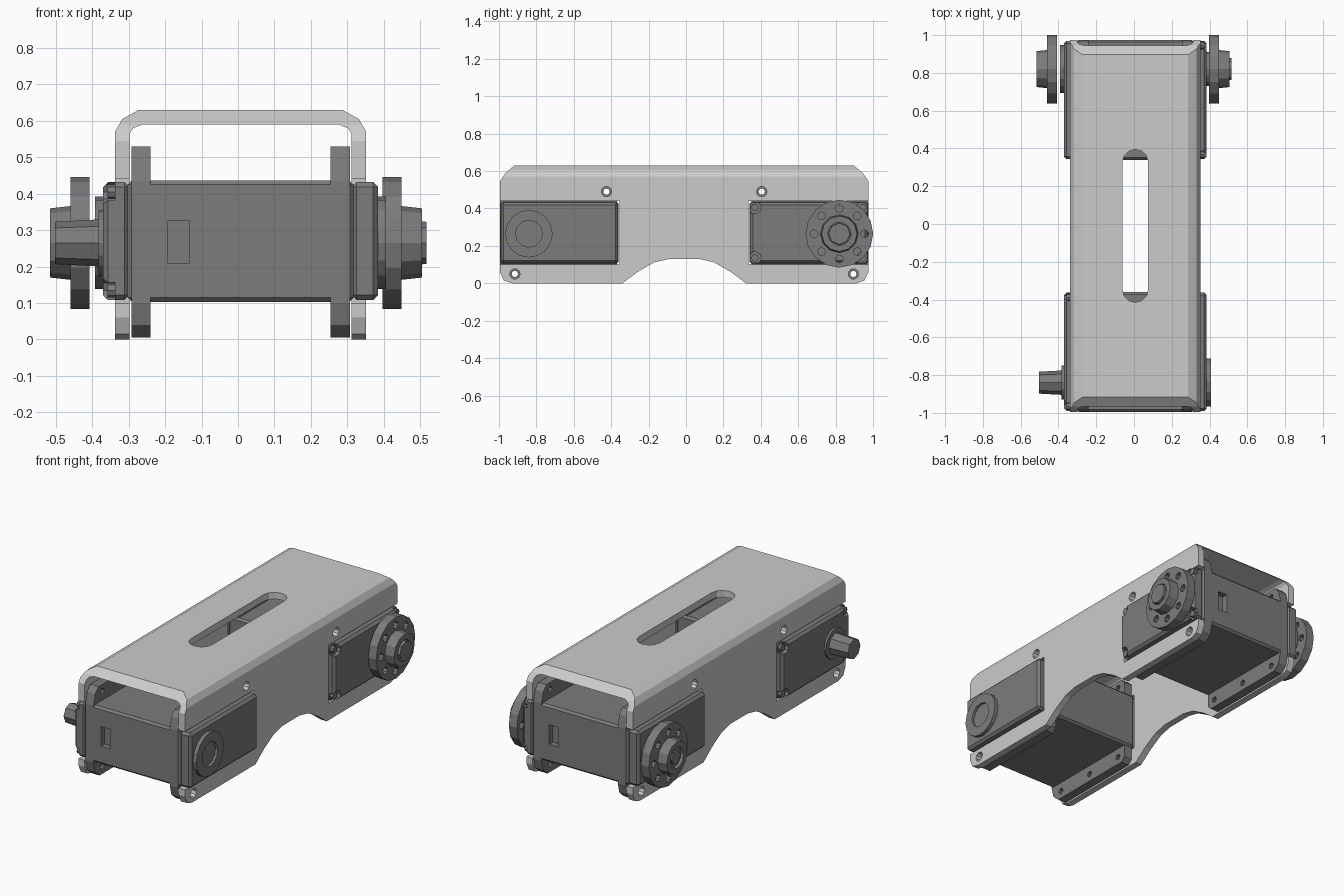
import bpy, bmesh, math
from mathutils import Matrix

if "Cube" in bpy.data.objects:
    bpy.data.objects.remove(bpy.data.objects["Cube"])

AX = 0.265  # height of the motor axis
AY = 0.83   # distance of the motor axis from the middle


def finish(bm, name):
    bmesh.ops.recalc_face_normals(bm, faces=bm.faces)
    me = bpy.data.meshes.new(name)
    bm.to_mesh(me)
    bm.free()
    ob = bpy.data.objects.new(name, me)
    bpy.context.collection.objects.link(ob)
    return ob


def prism(name, pts, axis, a, b):
    """Extrude a 2D outline along x, y or z from a to b."""
    place = {'x': lambda u, v: (a, u, v), 'y': lambda u, v: (u, a, v), 'z': lambda u, v: (u, v, a)}[axis]
    bm = bmesh.new()
    f = bm.faces.new([bm.verts.new(place(*p)) for p in pts])
    ext = bmesh.ops.extrude_face_region(bm, geom=[f])
    vec = [b - a if c == axis else 0 for c in 'xyz']
    bmesh.ops.translate(bm, vec=vec, verts=[v for v in ext['geom'] if isinstance(v, bmesh.types.BMVert)])
    return finish(bm, name)


def box(name, x0, x1, y0, y1, z0, z1, bevel=0):
    ob = prism(name, [(y0, z0), (y1, z0), (y1, z1), (y0, z1)], 'x', x0, x1)
    if bevel:
        bm = bmesh.new()
        bm.from_mesh(ob.data)
        bmesh.ops.bevel(bm, geom=bm.edges[:], offset=bevel, segments=1, affect='EDGES')
        bm.to_mesh(ob.data)
        bm.free()
    return ob


def cyl(name, x0, x1, y, z, r0, r1=None, n=16):
    """Cylinder or cone along x."""
    bm = bmesh.new()
    m = Matrix.Translation(((x0 + x1) / 2, y, z)) @ Matrix.Rotation(math.pi / 2, 4, 'Y')
    bmesh.ops.create_cone(bm, cap_ends=True, segments=n, radius1=r0,
                          radius2=r0 if r1 is None else r1, depth=x1 - x0, matrix=m)
    return finish(bm, name)


def boolean(ob, others, op='DIFFERENCE'):
    for o in others:
        mod = ob.modifiers.new('cut', 'BOOLEAN')
        mod.operation, mod.object, mod.solver = op, o, 'EXACT'
        bpy.context.view_layer.objects.active = ob
        bpy.ops.object.modifier_apply(modifier=mod.name)
        bpy.data.objects.remove(o)
    return ob


def mirrored(half):
    """Complete a symmetric open outline given from right to centre."""
    return half + [(-u, v) for u, v in reversed(half)]


# bracket: bent channel trimmed by its side outline
outer = mirrored([(.345, -.02), (.345, .57), (.325, .605), (.28, .63)])
inner = mirrored([(.305, -.02), (.305, .565), (.295, .58), (.27, .59)])
bracket = prism('bracket', outer + inner[::-1], 'y', -1.1, 1.1)
ends = [(.33, 0), (.92, 0), (.965, .015), (.985, .06), (.985, .10), (.345, .10),
        (.345, .44), (.985, .44), (.985, .545), (.955, .59), (.895, .64)]
arch = [(-.33, 0), (-.25, .06), (-.16, .112), (-.08, .13), (.08, .13), (.16, .112), (.25, .06)]
outline = ends + [(-u, v) for u, v in reversed(ends)] + arch[1:]
boolean(bracket, [prism('trim', outline, 'x', -.5, .5)], 'INTERSECT')

# long rounded slot in the top and screw holes in the sides
arc = [(.068 * math.cos(t * math.pi / 6), .337 + .068 * math.sin(t * math.pi / 6)) for t in range(7)]
slot = prism('slot_cut', arc + [(-x, -y) for x, y in arc], 'z', .5, .7)
holes = [cyl('hole_cut', -.5, .5, s * y, z, .028, n=10)
         for s in (1, -1) for y, z in ((.415, .49), (.905, .05))]
boolean(bracket, [slot] + holes)


def ears(x0, x1):
    """Mounting plate reaching above and below the motor case."""
    pts = [(.36, .03), (.385, .005), (.93, .005), (.97, .04), (.985, .10), (.985, .435),
           (.97, .50), (.94, .53), (.385, .53), (.36, .505)]
    plate = prism('mounting_plate', pts, 'x', x0, x1)
    return boolean(plate, [cyl('hole_cut', x0 - .1, x1 + .1, y, z, .017, n=10)
                           for y in (.415, .66, .905) for z in (.05, .49)])


def motor():
    """Motor with its output on +x at the +y end."""
    parts = []
    case = box('motor_case', -.31, .31, .35, .985, .103, .437, .012)
    boolean(case, [box('port_cut', .14, .2, .95, 1.1, .21, .325)])
    parts.append(case)
    parts += [ears(-.30, -.247), ears(.247, .30)]
    parts.append(box('motor_back_cover', -.378, -.305, .353, .98, .108, .432, .014))
    front = box('motor_front_cover', .305, .378, .353, .98, .108, .432, .014)
    corners = [(y, z) for y in (.378, .955) for z in (.135, .405)]
    boolean(front, [cyl('corner_cut', .345, .5, y, z, .034, n=10) for y, z in corners])
    parts.append(front)
    for y, z in corners:
        parts.append(cyl('cover_screw', .34, .365, y, z, .02, n=8))
    # ring boss on the back side
    ring = cyl('back_bearing', -.40, -.37, AY, AX, .127, .127)
    boolean(ring, [cyl('bore_cut', -.5, -.385, AY, AX, .072, n=12)])
    parts.append(ring)
    # output shaft on the front side
    parts.append(cyl('shaft_collar', .37, .39, AY, AX, .09))
    parts.append(cyl('output_shaft', .38, .51, AY, AX, .065, .058, n=8))
    return parts


def horn(x0, s):
    """Round drive disc with hub, facing direction s along x."""
    def c(name, a, b, y, z, r, r2=None, n=16):
        lo, hi = sorted((x0 + s * a, x0 + s * b))
        r2 = r if r2 is None else r2
        return cyl(name, lo, hi, y, z, *((r, r2) if s > 0 else (r2, r)), n=n)
    disc = c('drive_disc', 0, .052, AY, AX, .181)
    cuts = []
    for i in range(8):
        t = i * math.pi / 4
        cuts.append(c('hole_cut', -.1, .2, AY + .135 * math.cos(t), AX + .135 * math.sin(t), .021, n=8))
    boolean(disc, cuts)
    hub = c('disc_hub', .045, .108, AY, AX, .102, .095, n=12)
    boolean(hub, [c('hub_cut', .09, .2, AY, AX, .062, n=12)])
    c('disc_bolt', .08, .102, AY, AX, .042, n=6)


# rear motor, and the front motor turned half a circle
for part in motor():
    turned = part.copy()
    turned.data = part.data.copy()
    turned.data.transform(Matrix.Rotation(math.pi, 4, 'Z'))
    turned.name = 'front_' + part.name
    part.name = 'rear_' + part.name
    bpy.context.collection.objects.link(turned)

# drive discs on both sides of the rear motor
horn(.39, 1)
horn(-.415, -1)

# centre the whole assembly, and shade the bracket lighter than the motors
light = bpy.data.materials.new('light_grey')
light.diffuse_color = (.6, .6, .6, 1)
light.use_nodes = True
light.node_tree.nodes["Principled BSDF"].inputs["Base Color"].default_value = light.diffuse_color
dark = bpy.data.materials.new('dark_grey')
dark.diffuse_color = (.2, .2, .2, 1)
dark.use_nodes = True
dark.node_tree.nodes["Principled BSDF"].inputs["Base Color"].default_value = dark.diffuse_color
for ob in bpy.context.collection.objects:
    ob.data.transform(Matrix.Translation((.007, -.01, 0)))
    ob.data.materials.clear()
    ob.data.materials.append(light if ob.name == 'bracket' else dark)
